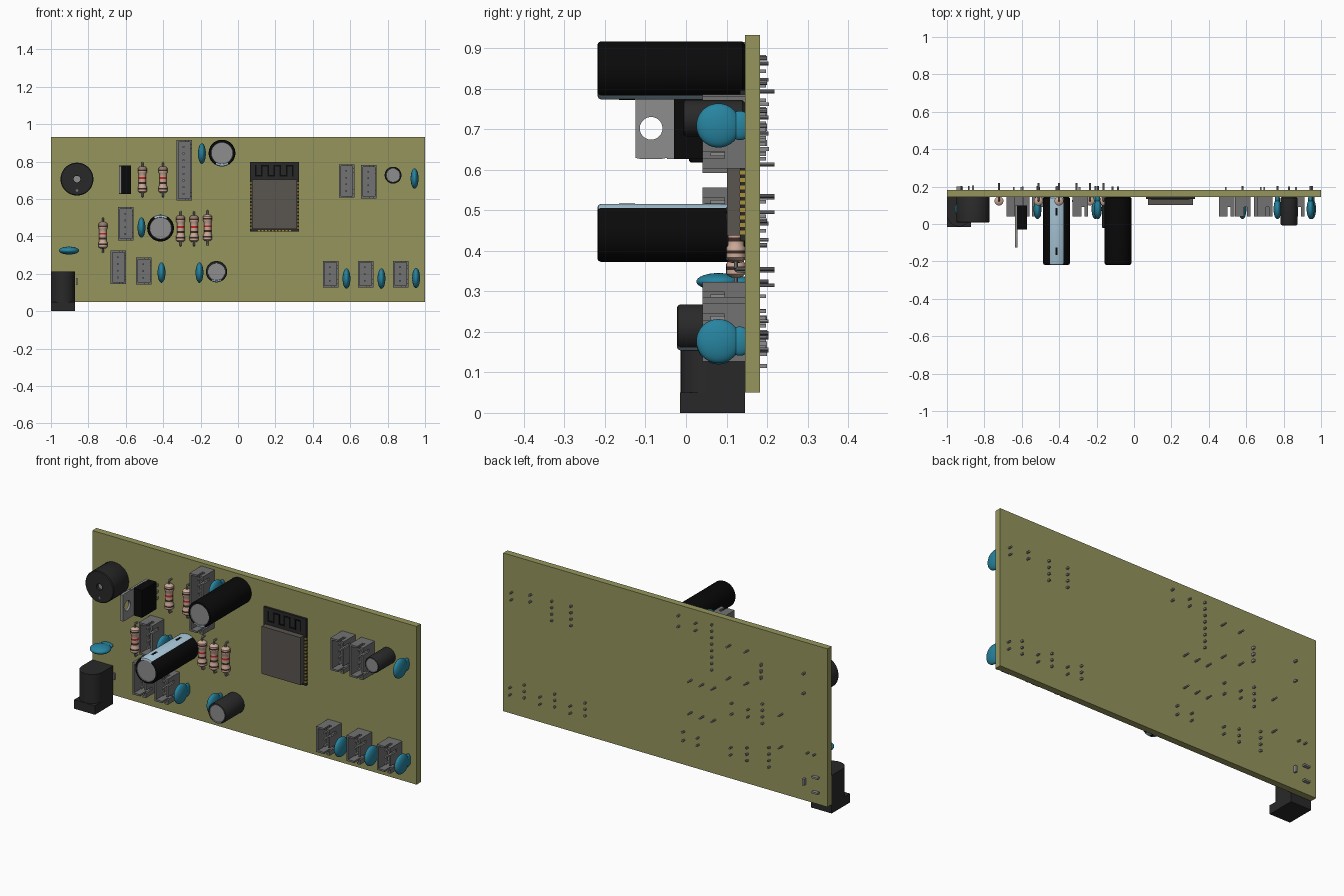
import bpy, bmesh, math
from mathutils import Matrix, Vector

if "Cube" in bpy.data.objects:
    bpy.data.objects.remove(bpy.data.objects["Cube"])

FACE = 0.145          # y of the board's component side
PITCH = 0.036         # pin spacing

def mat(name, r, g, b):
    m = bpy.data.materials.new(name)
    m.diffuse_color = (r, g, b, 1)
    m.use_nodes = True
    m.node_tree.nodes["Principled BSDF"].inputs["Base Color"].default_value = m.diffuse_color
    return m

OLIVE = mat("olive_board", 0.30, 0.30, 0.11)
BLACK = mat("black", 0.003, 0.003, 0.003)
DARK = mat("dark_plastic", 0.022, 0.022, 0.022)
GREY = mat("housing_grey", 0.17, 0.17, 0.17)
METAL = mat("metal", 0.27, 0.27, 0.27)
BLUE = mat("disc_blue", 0.02, 0.23, 0.35)
STRIPE = mat("pale_stripe", 0.40, 0.58, 0.70)
TAN = mat("resistor_tan", 0.60, 0.40, 0.31)
BROWN = mat("band_brown", 0.05, 0.025, 0.02)
RED = mat("band_red", 0.55, 0.02, 0.02)
SHIELD = mat("shield_grey", 0.10, 0.09, 0.08)
GOLD = mat("gold", 0.40, 0.28, 0.04)

class Part:
    """Mesh in board coordinates: u = x, v = up, h = height off the board."""
    def __init__(self, *mats):
        self.bm, self.mats = bmesh.new(), mats

    def box(self, u, v, h, m=0):
        size = Vector((u[1] - u[0], v[1] - v[0], h[1] - h[0]))
        mid = Vector((u[0] + u[1], v[0] + v[1], h[0] + h[1])) / 2
        r = bmesh.ops.create_cube(self.bm, size=1, matrix=Matrix.Translation(mid) @ Matrix.Diagonal((*size, 1)))
        for f in {f for w in r["verts"] for f in w.link_faces}:
            f.material_index = m

    def lathe(self, prof, at=(0, 0, 0), mx=Matrix(), n=32, m=lambda i, a: 0):
        """Revolve (radius, height, ...) points; m picks material from segment and angle."""
        mx = Matrix.Translation(at) @ mx
        rings = []
        for r, h in prof:
            if r == 0:
                rings.append([self.bm.verts.new(mx @ Vector((0, 0, h)))] * n)
            else:
                rings.append([self.bm.verts.new(mx @ Vector((r * math.cos(t), r * math.sin(t), h)))
                              for t in (2 * math.pi * k / n for k in range(n))])
        for i, (a, b) in enumerate(zip(rings, rings[1:])):
            for k in range(n):
                j = (k + 1) % n
                vs = list(dict.fromkeys((a[k], a[j], b[j], b[k])))
                self.bm.faces.new(vs).material_index = m(i, 360 * (k + 0.5) / n)

    def ball(self, at, radii):
        bmesh.ops.create_uvsphere(self.bm, u_segments=32, v_segments=16, radius=1,
                                  matrix=Matrix.Translation(at) @ Matrix.Diagonal((*radii, 1)))

    def pin(self, u, v, low, high, m=0, w=0.0045, wv=None):
        wv = wv or w
        self.box((u - w, u + w), (v - wv, v + wv), (low, high), m)

    def place(self, name, spots):
        bmesh.ops.recalc_face_normals(self.bm, faces=self.bm.faces)
        me = bpy.data.meshes.new(name)
        self.bm.to_mesh(me)
        for m in self.mats:
            me.materials.append(m)
        for i, (x, z, *turn) in enumerate(spots):
            ob = bpy.data.objects.new(name if len(spots) == 1 else f"{name}_{i + 1}", me)
            bpy.context.collection.objects.link(ob)
            ob.matrix_world = (Matrix.Translation((x, FACE, z)) @ Matrix.Rotation(math.pi / 2, 4, 'X')
                               @ Matrix.Rotation(math.radians(turn[0] if turn else 0), 4, 'Z'))
        bpy.ops.object.select_all(action='DESELECT')
        ob.select_set(True)
        bpy.context.view_layer.objects.active = ob
        bpy.ops.object.shade_smooth_by_angle(angle=math.radians(35))

# circuit board
p = Part(OLIVE)
p.box((-1, 1), (0.05, 0.932), (-0.037, 0))
p.place("circuit_board", [(0, 0)])

# pin header housings: open box, slotted end walls and right wall
def header(name, n, spots):
    p = Part(GREY, METAL)
    w, l, t, top = 0.0415, PITCH * (n - 1) / 2 + 0.0354, 0.01, 0.104
    p.box((-w, w), (-l, l), (0, 0.025))
    p.box((-w, -w + t), (-l, l), (0, top))
    for s in (-1, 1):
        end = sorted((s * l, s * (l - t)))
        p.box((-w, 0.006), end, (0, top))
        p.box((0.006, 0.022), end, (0, 0.055))
        p.box((0.022, w), end, (0, top))
        p.box((w - t, w), sorted((s * l, s * (l - 0.025))), (0, top))
    p.box((w - t, w), (-l, l), (0, 0.05))
    p.box((w - t, w), (-l + 0.042, l - 0.042), (0, top))
    for k in range(n):
        p.pin(-0.004, (k - (n - 1) / 2) * PITCH, -0.052, 0.085, 1)
    p.place(name, spots)

header("three_pin_header", 3, [(-0.503, 0.215), (0.495, 0.198), (0.682, 0.198), (0.87, 0.198)])
header("four_pin_header", 4, [(-0.599, 0.467), (-0.639, 0.234), (0.582, 0.696), (0.70, 0.692)])
header("eight_pin_header", 8, [(-0.287, 0.753)])

# resistors: banded body with bent leads
p = Part(TAN, BROWN, RED, METAL)
along = Matrix.Rotation(-math.pi / 2, 4, 'X')
prof = [(0, -0.072), (0.015, -0.07), (0.024, -0.062), (0.024, -0.052), (0.024, -0.044), (0.024, -0.038),
        (0.02, -0.032), (0.02, -0.022), (0.02, -0.012), (0.02, 0.004), (0.02, 0.014), (0.02, 0.032),
        (0.024, 0.038), (0.024, 0.046), (0.024, 0.054), (0.024, 0.062), (0.015, 0.07), (0, 0.072)]
p.lathe(prof, (0, 0, 0.022), along, 20, lambda i, a: {3: 1, 7: 1, 9: 2, 13: 1}.get(i, 0))
for s in (-1, 1):
    p.lathe([(0.005, s * 0.07), (0.005, s * 0.088), (0, s * 0.092)], (0, 0, 0.022), along, 10, lambda i, a: 3)
    p.lathe([(0, -0.073), (0.005, -0.073), (0.005, 0.02), (0, 0.026)], (0, s * 0.09, 0), n=10, m=lambda i, a: 3)
p.place("resistor", [(-0.511, 0.703), (-0.401, 0.703), (-0.722, 0.405),
                     (-0.307, 0.441), (-0.235, 0.441), (-0.163, 0.445)])

# ceramic disc capacitors
p = Part(BLUE, METAL)
p.ball((0, 0, 0.065), (0.021, 0.0545, 0.0545))
p.ball((0, 0, 0.012), (0.013, 0.036, 0.03))
for s in (-1, 1):
    p.lathe([(0, -0.058), (0.005, -0.058), (0.005, 0), (0, 0)], (0, s * 0.02, 0), n=10, m=lambda i, a: 1)
p.place("disc_capacitor", [(-0.193, 0.842), (0.944, 0.709), (-0.516, 0.447), (-0.904, 0.324, 90),
                           (-0.409, 0.206), (-0.206, 0.206), (0.58, 0.174), (0.767, 0.174), (0.952, 0.177)])

# electrolytic capacitors: sleeve with pale stripe, bare metal top
def can(name, r, h, sleeve, spots, stripe=True):
    p = Part(sleeve, STRIPE, METAL, BLACK)
    prof = [(0, 0), (r - 0.006, 0), (r, 0.006), (r, h - 0.008), (r - 0.003, h - 0.002), (r - 0.007, h),
            (r * 0.82, h), (r * 0.8, h - 0.003), (0, h - 0.003)]
    p.lathe(prof, n=48, m=lambda i, a: 2 if i >= 6 else
            1 if stripe and 1 <= i < 6 and abs(a - 270) < 31 else 0)
    if stripe:
        for f in (0.22, 0.8):
            p.box((-0.006, 0.006), (-r - 0.001, -r + 0.004), (f * h - 0.02, f * h + 0.02), 3)
    for s in (-1, 1):
        p.lathe([(0, -0.055), (0.006, -0.055), (0.006, 0), (0, 0)], (0, s * r * 0.42, 0), n=10, m=lambda i, a: 2)
    p.place(name, spots)

can("tall_capacitor", 0.0715, 0.363, BLACK, [(-0.0856, 0.845), (-0.414, 0.444, 180)])
can("medium_capacitor", 0.057, 0.167, DARK, [(-0.115, 0.211)])
can("small_capacitor", 0.045, 0.152, DARK, [(0.829, 0.727)], False)

# buzzer
p = Part(DARK, METAL)
p.lathe([(0, 0), (0.086, 0), (0.088, 0.003), (0.088, 0.133), (0.084, 0.137), (0.018, 0.137), (0.018, 0.12), (0, 0.12)],
        n=48, m=lambda i, a: 1 if i == 6 else 0)
p.box((-0.008, 0.008), (-0.062, -0.058), (0.13, 0.138), 1)
p.box((-0.002, 0.002), (-0.068, -0.052), (0.13, 0.138), 1)
for s in (-1, 1):
    p.pin(0, s * 0.055, -0.06, 0.01, 1)
p.place("buzzer", [(-0.861, 0.706)])

# voltage regulator: body, three legs, metal tab with hole
p = Part(BLACK, METAL)
p.box((-0.021, 0.032), (-0.076, 0.076), (0.045, 0.174))
for k in (-1, 0, 1):
    p.pin(0.008, k * PITCH, -0.055, 0.05, 1, 0.004, 0.007)
p.place("regulator_body", [(-0.604, 0.702)])
p = Part(METAL)
hole = [(0.028 * math.cos(t), 0.028 * math.sin(t)) for t in (2 * math.pi * (k + 0.5) / 32 for k in range(32))]
def rim(c, s):     # square-edge point in the hole's direction
    k = max(abs(c) / 0.076, abs(s) / 0.039)
    return c / k, s / k
for (a, b) in zip(hole, hole[1:] + hole[:1]):
    quad = [a, b, rim(*b), rim(*a)]
    lo, hi = ([p.bm.verts.new((u, v, 0.231 + h)) for v, h in quad] for u in (-0.032, -0.018))
    p.bm.faces.new(lo)
    p.bm.faces.new(hi)
    for i, j in ((0, 1), (2, 3)):
        p.bm.faces.new((lo[i], lo[j], hi[j], hi[i]))
bmesh.ops.remove_doubles(p.bm, verts=p.bm.verts, dist=1e-5)
p.box((-0.032, -0.018), (-0.076, 0.076), (0.045, 0.192))
p.place("regulator_tab", [(-0.604, 0.702)])

# wireless module: carrier, shield can, edge contacts, antenna track
p = Part(DARK, SHIELD, GOLD, BLACK)
p.box((-0.131, 0.131), (-0.186, 0.186), (0, 0.012))
p.box((-0.12, 0.12), (-0.173, 0.092), (0.012, 0.044), 1)
for k in range(14):
    v = -0.166 + k * 0.0185
    for s in (-1, 1):
        p.box(sorted((s * 0.1315, s * 0.122)), (v - 0.005, v + 0.005), (0, 0.0125), 2)
for k in range(10):
    u = (k - 4.5) * 0.0185
    p.box((u - 0.005, u + 0.005), (-0.1865, -0.177), (0, 0.0125), 2)
for k in range(7):
    u = -0.1 + k * 0.033
    p.box((u - 0.004, u + 0.004), (0.11, 0.17), (0.011, 0.0135), 3)
    if k < 6:
        v = 0.166 if k % 2 else 0.114
        p.box((u, u + 0.033), (v - 0.004, v + 0.004), (0.011, 0.0135), 3)
p.place("wireless_module", [(0.195, 0.611)])

# power jack: square flange, round-topped barrel, blade pins
p = Part(DARK, METAL)
p.box((-0.064, 0.064), (0, 0.05), (0, 0.16))
p.box((-0.064, 0.064), (0.05, 0.212), (0, 0.094))
p.lathe([(0, 0.05), (0.064, 0.05), (0.064, 0.212), (0, 0.212)], (0, 0, 0.094), along, 40)
p.pin(0.004, 0.116, -0.055, 0.01, 1, 0.018, 0.005)
p.pin(0.004, 0.2, -0.055, 0.01, 1, 0.018, 0.005)
p.pin(0.074, 0.158, -0.055, 0.01, 1, 0.005, 0.018)
p.place("power_jack", [(-0.936, 0)])
